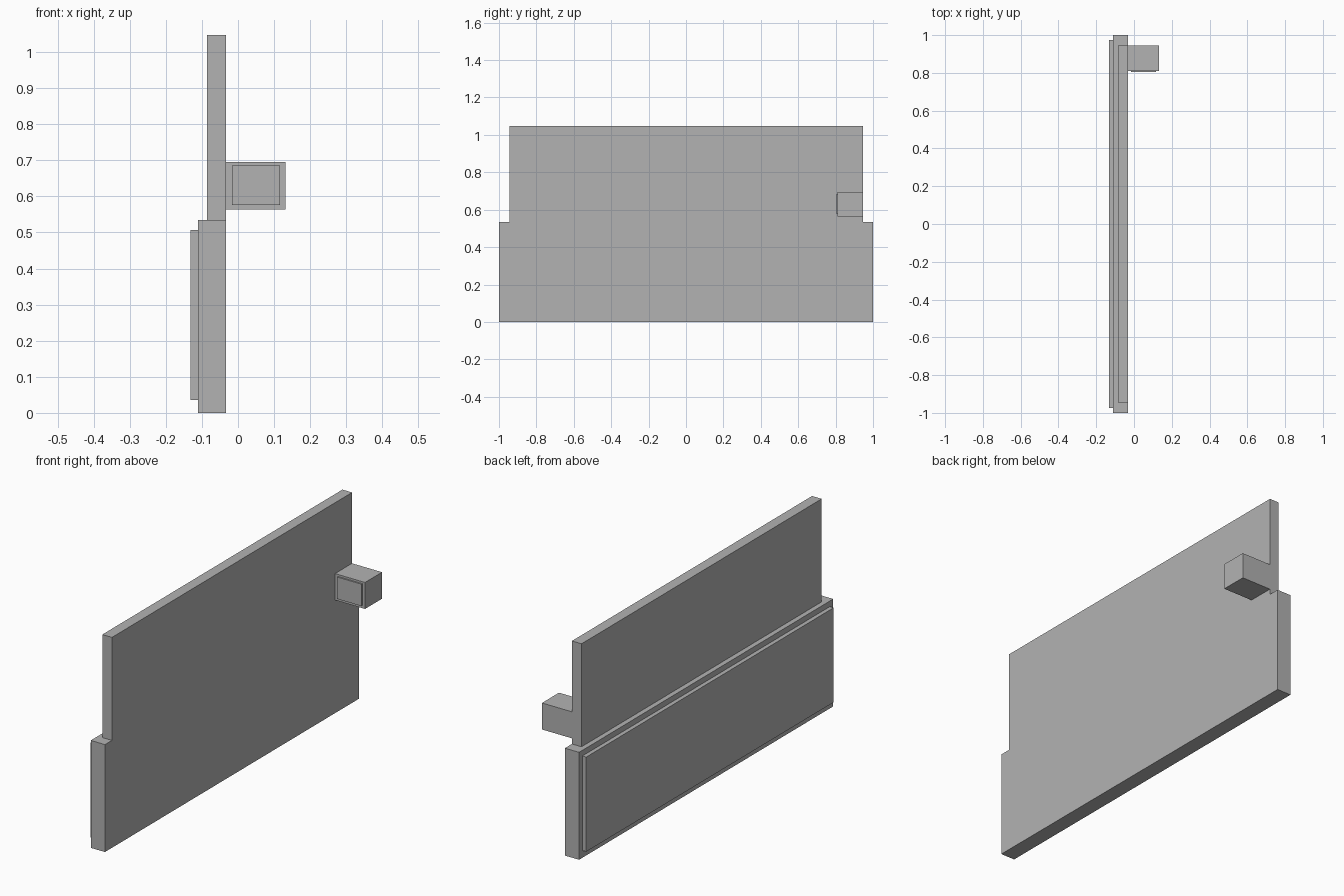
import bpy

cube = bpy.data.objects.get("Cube")
if cube:
    bpy.data.objects.remove(cube, do_unlink=True)

# Single flat colour
grey = bpy.data.materials.new("light grey")
grey.use_nodes = True
colour = (0.448, 0.448, 0.448, 1)
grey.diffuse_color = colour
grey.node_tree.nodes["Principled BSDF"].inputs["Base Color"].default_value = colour


def box(name, x, y, z):
    """Add a box spanning the given (low, high) range on each axis."""
    spans = (x, y, z)
    bpy.ops.mesh.primitive_cube_add(size=1, location=[(a + b) / 2 for a, b in spans])
    obj = bpy.context.object
    obj.name = name
    obj.scale = [b - a for a, b in spans]
    bpy.ops.object.transform_apply(location=False, rotation=False, scale=True)
    obj.data.materials.append(grey)
    return obj


inner = -0.033   # shared inner plane of both panels
sill = 0.535     # height where the upper panel meets the lower one

# Door panels
box("lower_door_panel", (-0.111, inner), (-1, 1), (0, sill))
box("upper_window_panel", (-0.086, inner), (-0.945, 0.945), (sill, 1.048))
box("raised_skin_panel", (-0.132, -0.111), (-0.974, 0.974), (0.036, 0.507))

# Side mirror with a thin raised glass plate
box("mirror_housing", (inner, 0.132), (0.811, 0.945), (0.563, 0.695))
box("mirror_glass", (-0.017, 0.117), (0.804, 0.811), (0.576, 0.685))
